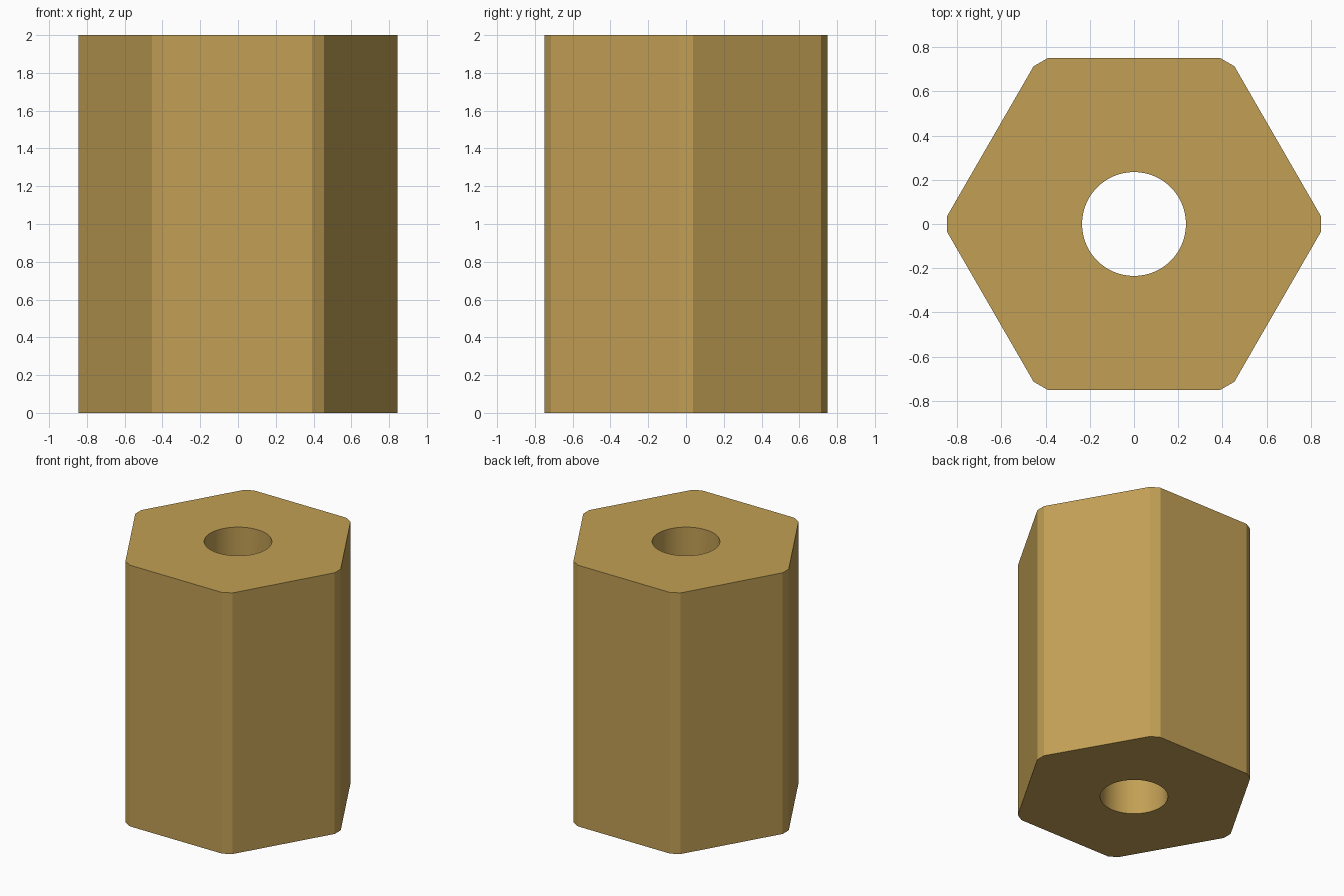
import bpy, bmesh
from math import cos, sin, pi, radians
from mathutils import Vector

if "Cube" in bpy.data.objects:
    bpy.data.objects.remove(bpy.data.objects["Cube"])

APOTHEM, CORNER, HEIGHT, HOLE_R = 0.75, 0.845, 2.0, 0.235
HALF = (APOTHEM / cos(pi / 6) - CORNER) * 3 ** 0.5   # half width of a trimmed corner

# Hexagonal body with trimmed corners
bm = bmesh.new()
ring = []
for i in range(6):
    a = i * pi / 3
    out, side = Vector((cos(a), sin(a), 0)), Vector((-sin(a), cos(a), 0))
    for s in (-HALF, HALF):
        ring.append(bm.verts.new(out * CORNER + side * s))
face = bm.faces.new(ring)
ext = bmesh.ops.extrude_face_region(bm, geom=[face], use_keep_orig=True)
bmesh.ops.translate(bm, vec=(0, 0, HEIGHT),
                    verts=[g for g in ext["geom"] if isinstance(g, bmesh.types.BMVert)])
bmesh.ops.recalc_face_normals(bm, faces=bm.faces)
mesh = bpy.data.meshes.new("hex_standoff")
bm.to_mesh(mesh)
bm.free()
body = bpy.data.objects.new("hex_standoff", mesh)
bpy.context.collection.objects.link(body)

# Brass colour
brass = bpy.data.materials.new("brass")
brass.diffuse_color = (0.54, 0.35, 0.09, 1)
brass.use_nodes = True
brass.node_tree.nodes["Principled BSDF"].inputs["Base Color"].default_value = brass.diffuse_color
mesh.materials.append(brass)

# Through hole
bpy.ops.mesh.primitive_cylinder_add(vertices=64, radius=HOLE_R, depth=HEIGHT + 1,
                                    location=(0, 0, HEIGHT / 2))
cutter = bpy.context.object
cutter.name = "hole_cutter"
cutter.hide_render = True
cutter.data.materials.append(brass)
cut = body.modifiers.new("hole", 'BOOLEAN')
cut.operation, cut.solver, cut.object = 'DIFFERENCE', 'EXACT', cutter

bpy.ops.object.select_all(action='DESELECT')
body.select_set(True)
bpy.context.view_layer.objects.active = body
bpy.ops.object.modifier_apply(modifier=cut.name)
bpy.data.objects.remove(cutter)

# Smooth hole wall, flat outer faces
bpy.ops.object.shade_smooth_by_angle(angle=radians(15))
